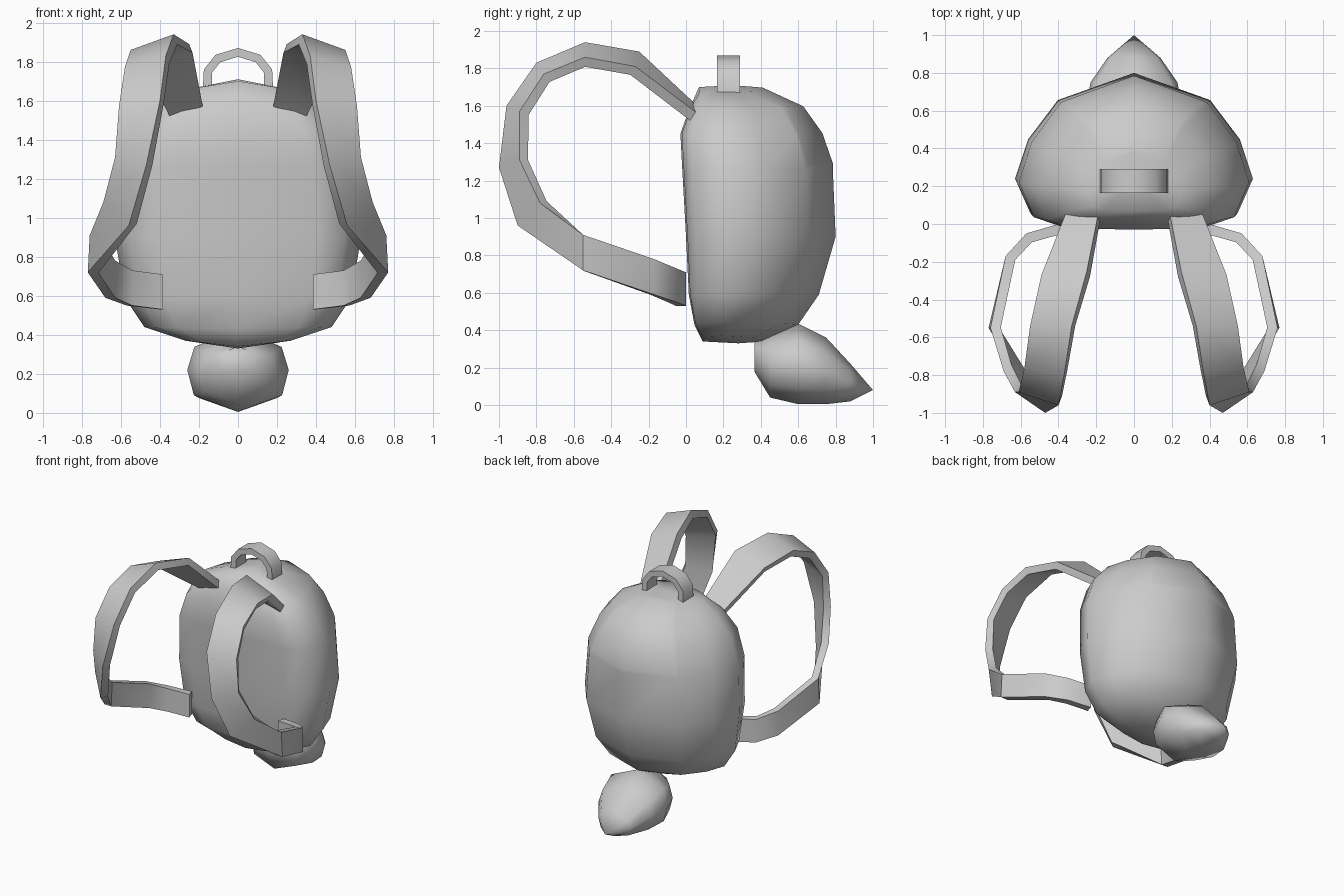
import bpy, bmesh, math
from mathutils import Vector

cube = bpy.data.objects.get("Cube")
if cube:
    bpy.data.objects.remove(cube)

fabric = bpy.data.materials.new("grey fabric")
fabric.use_nodes = True
GREY = (0.6, 0.6, 0.6, 1)
fabric.diffuse_color = GREY
fabric.node_tree.nodes["Principled BSDF"].inputs["Base Color"].default_value = GREY


def finish(bm, name, angle):
    """Turn a bmesh into a smooth shaded object."""
    bmesh.ops.recalc_face_normals(bm, faces=bm.faces)
    mesh = bpy.data.meshes.new(name)
    bm.to_mesh(mesh)
    bm.free()
    mesh.materials.append(fabric)
    obj = bpy.data.objects.new(name, mesh)
    bpy.context.collection.objects.link(obj)
    bpy.ops.object.select_all(action='DESELECT')
    obj.select_set(True)
    bpy.context.view_layer.objects.active = obj
    bpy.ops.object.shade_smooth_by_angle(angle=math.radians(angle))
    return obj


def bridge(bm, rings):
    """Join successive vertex loops; returns one list of faces per gap."""
    gaps = []
    for a, b in zip(rings, rings[1:]):
        n = len(a)
        gaps.append([bm.faces.new((a[i], a[(i + 1) % n], b[(i + 1) % n], b[i]))
                     for i in range(n)])
    return gaps


def fan(bm, ring, tip):
    v = bm.verts.new(tip)
    for a, b in zip(ring, ring[1:] + ring[:1]):
        bm.faces.new((a, b, v))


def full_loop(half):
    """Mirror a half outline whose ends lie on the centre line."""
    return half + [(-x, y) for x, y in half[-2:0:-1]]


def ribbon(name, edges, thick):
    """Flat band running between two edge paths, thickened inwards."""
    bm = bmesh.new()
    pairs = [(Vector(a), Vector(b)) for a, b in edges]
    mids = [(a + b) / 2 for a, b in pairs]
    rings = []
    for i, (a, b) in enumerate(pairs):
        along = mids[min(i + 1, len(mids) - 1)] - mids[max(i - 1, 0)]
        inward = (b - a).cross(along).normalized() * thick
        rings.append([bm.verts.new(p) for p in (a, b, b + inward, a + inward)])
    bridge(bm, rings)
    bm.faces.new(rings[0])
    bm.faces.new(rings[-1])
    return finish(bm, name, 40)


# Bag body: stacked rings of height, half width, front y, back y, crown
outline = full_loop([(0, 0), (0.64, 0.01), (0.87, 0.07), (1, 0.3),
                     (0.89, 0.56), (0.64, 0.82), (0, 1)])
levels = [(0.37, 0.27, 0.09, 0.42, -0.03), (0.44, 0.48, 0.045, 0.6, -0.01),
          (0.59, 0.58, 0.015, 0.71, 0), (0.9, 0.63, 0, 0.8, 0),
          (1.26, 0.61, -0.02, 0.785, 0), (1.45, 0.53, -0.03, 0.72, 0),
          (1.59, 0.41, 0.02, 0.62, 0), (1.66, 0.25, 0.07, 0.38, 0.04)]
bm = bmesh.new()
rings = [[bm.verts.new((x * w, front + t * (back - front), z + crown * (1 - abs(x))))
          for x, t in outline] for z, w, front, back, crown in levels]
gaps = bridge(bm, rings)
fan(bm, rings[0], (0, 0.28, 0.33))
fan(bm, rings[-1], (0, 0.25, 1.71))
# Soft flap panel on the upper back
flap = [gap[i] for gap in gaps[4:] for i in (5, 6)]
bmesh.ops.recalc_face_normals(bm, faces=bm.faces)
bmesh.ops.inset_region(bm, faces=flap, thickness=0.03, depth=0.01)
finish(bm, "bag_body", 60)

# Tail: rings of y, bottom, top, half width, ending in a point
section = full_loop([(0, -1), (0.87, -0.6), (1, 0), (0.86, 0.55), (0, 1)])
bm = bmesh.new()
rings = [[bm.verts.new((x * w, y, (lo + hi) / 2 + s * (hi - lo) / 2)) for x, s in section]
         for y, lo, hi, w in [(0.365, 0.18, 0.34, 0.1), (0.45, 0.04, 0.38, 0.2),
                              (0.6, 0.005, 0.435, 0.26), (0.75, 0.005, 0.36, 0.23),
                              (0.88, 0.02, 0.22, 0.14)]]
bridge(bm, rings)
bm.faces.new(rings[0])
fan(bm, rings[-1], (0, 1, 0.08))
finish(bm, "tail", 60)

# Shoulder straps: inner and outer edge of the band, from top to bottom
strap = ribbon("shoulder_straps", [
    ((0.19, 0.05, 1.61), (0.36, 0.06, 1.56)),
    ((0.25, -0.25, 1.89), (0.49, -0.27, 1.81)),
    ((0.33, -0.54, 1.94), (0.55, -0.54, 1.86)),
    ((0.37, -0.8, 1.83), (0.58, -0.76, 1.77)),
    ((0.4, -0.96, 1.6), (0.61, -0.89, 1.57)),
    ((0.47, -1, 1.27), (0.63, -0.89, 1.31)),
    ((0.56, -0.9, 0.96), (0.69, -0.78, 1.08)),
    ((0.77, -0.55, 0.72), (0.76, -0.55, 0.91)),
    ((0.68, -0.17, 0.59), (0.68, -0.17, 0.78)),
    ((0.57, -0.05, 0.55), (0.57, -0.05, 0.73)),
    ((0.4, 0, 0.53), (0.4, 0, 0.71))], 0.055)
strap.modifiers.new("Mirror", 'MIRROR')

# Carry handle on top
arch = [(0.18, 1.66), (0.175, 1.76), (0.115, 1.835), (0, 1.87)]
arch = [(-x, z) for x, z in arch] + arch[-2::-1]
ribbon("carry_handle", [((x, 0.165, z), (x, 0.29, z)) for x, z in arch], 0.045)
